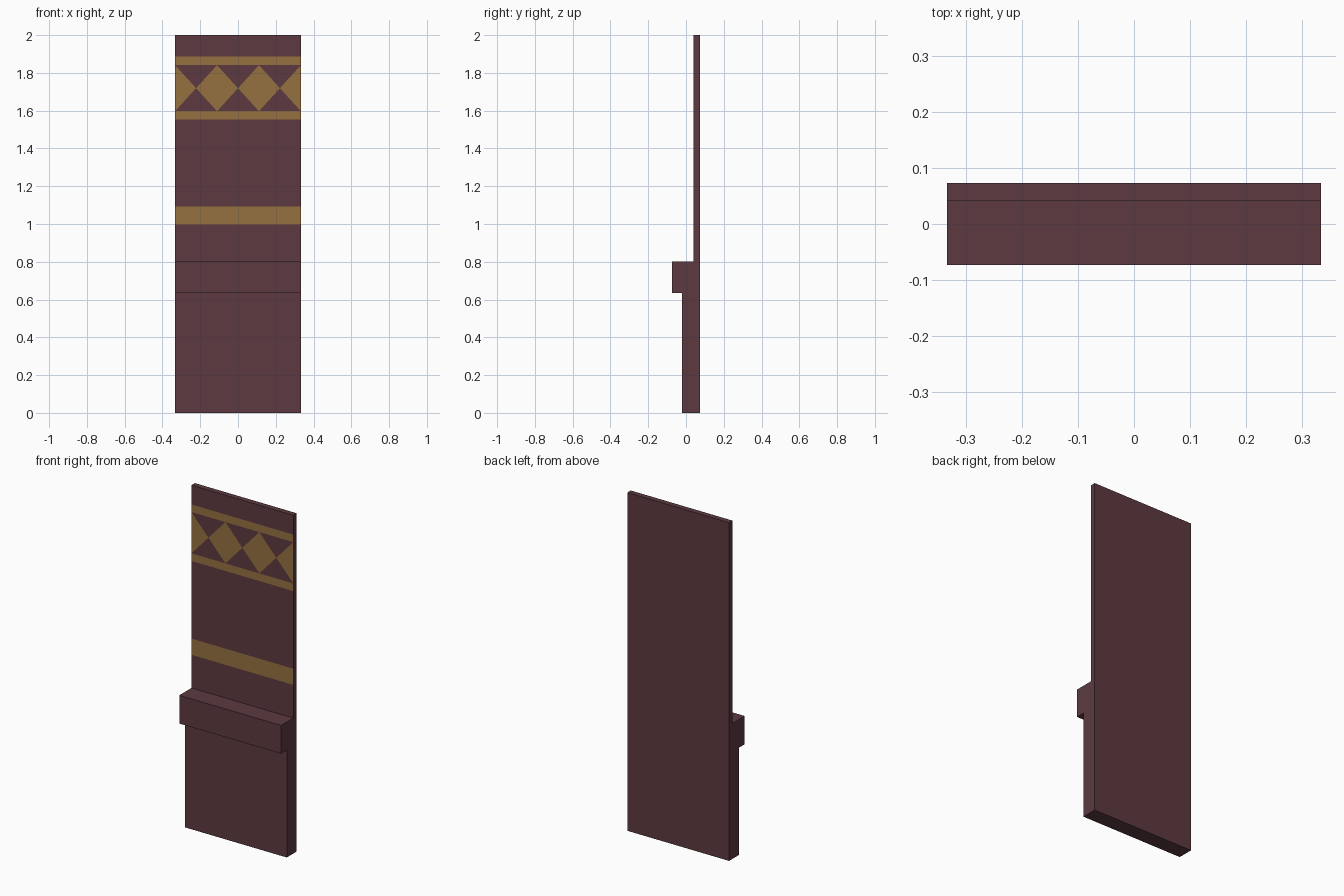
import bpy, bmesh
from mathutils import Vector

if "Cube" in bpy.data.objects:
    bpy.data.objects.remove(bpy.data.objects["Cube"])

HALF_W = 0.333
STEP = HALF_W / 3                      # half a diamond's width
FRONT_Y = 0.041                        # front of the upper board
BAND_LO, BAND_HI = 1.597, 1.841        # diamond frieze
BAND_MID = (BAND_LO + BAND_HI) / 2
BAND_HALF = (BAND_HI - BAND_LO) / 2
STRIPES = [(0.997, 1.093), (1.552, BAND_LO), (BAND_HI, 1.886)]


def material(name, rgb):
    mat = bpy.data.materials.new(name)
    mat.diffuse_color = (*rgb, 1)
    mat.use_nodes = True
    mat.node_tree.nodes["Principled BSDF"].inputs["Base Color"].default_value = mat.diffuse_color
    return mat


bm = bmesh.new()

# Side profile (y, z) of board, ledge and thicker base, extruded across x
profile = [(0.073, 0), (0.073, 2), (FRONT_Y, 2), (FRONT_Y, 0.801),
           (-0.073, 0.801), (-0.073, 0.634), (-0.02, 0.634), (-0.02, 0)]
side = bm.faces.new([bm.verts.new((-HALF_W, y, z)) for y, z in profile])
ext = bmesh.ops.extrude_face_region(bm, geom=[side])
moved = [g for g in ext["geom"] if isinstance(g, bmesh.types.BMVert)]
bmesh.ops.translate(bm, verts=moved, vec=(2 * HALF_W, 0, 0))
bmesh.ops.recalc_face_normals(bm, faces=bm.faces)


def front_faces(lo=0, hi=2):
    return [f for f in bm.faces
            if all(abs(v.co.y - FRONT_Y) < 1e-4 for v in f.verts)
            and lo < f.calc_center_median().z < hi]


def cut(faces, point, normal):
    geom = set(faces)
    for f in faces:
        geom.update(f.edges)
        geom.update(f.verts)
    bmesh.ops.bisect_plane(bm, geom=list(geom), dist=1e-5,
                           plane_co=point, plane_no=Vector(normal).normalized())


# Flush colour pattern: horizontal stripe cuts, then crossing diagonals
for z in sorted({z for stripe in STRIPES for z in stripe}):
    cut(front_faces(), (0, FRONT_Y, z), (0, 0, 1))
for x in (-2 * STEP, 0, 2 * STEP):
    for s in (-1, 1):
        cut(front_faces(BAND_LO, BAND_HI), (x, FRONT_Y, BAND_MID),
            (s * BAND_HALF, 0, STEP))


def is_gold(c):
    if any(lo < c.z < hi for lo, hi in STRIPES):
        return True
    dx = min(abs(c.x - k * STEP) for k in (-3, -1, 1, 3))
    return dx / STEP + abs(c.z - BAND_MID) / BAND_HALF < 1


for f in front_faces():
    f.material_index = int(is_gold(f.calc_center_median()))

mesh = bpy.data.meshes.new("patterned_panel")
bm.to_mesh(mesh)
bm.free()
mesh.materials.append(material("maroon", (0.107, 0.042, 0.051)))
mesh.materials.append(material("gold", (0.305, 0.165, 0.051)))
panel = bpy.data.objects.new("patterned_panel", mesh)
bpy.context.collection.objects.link(panel)
